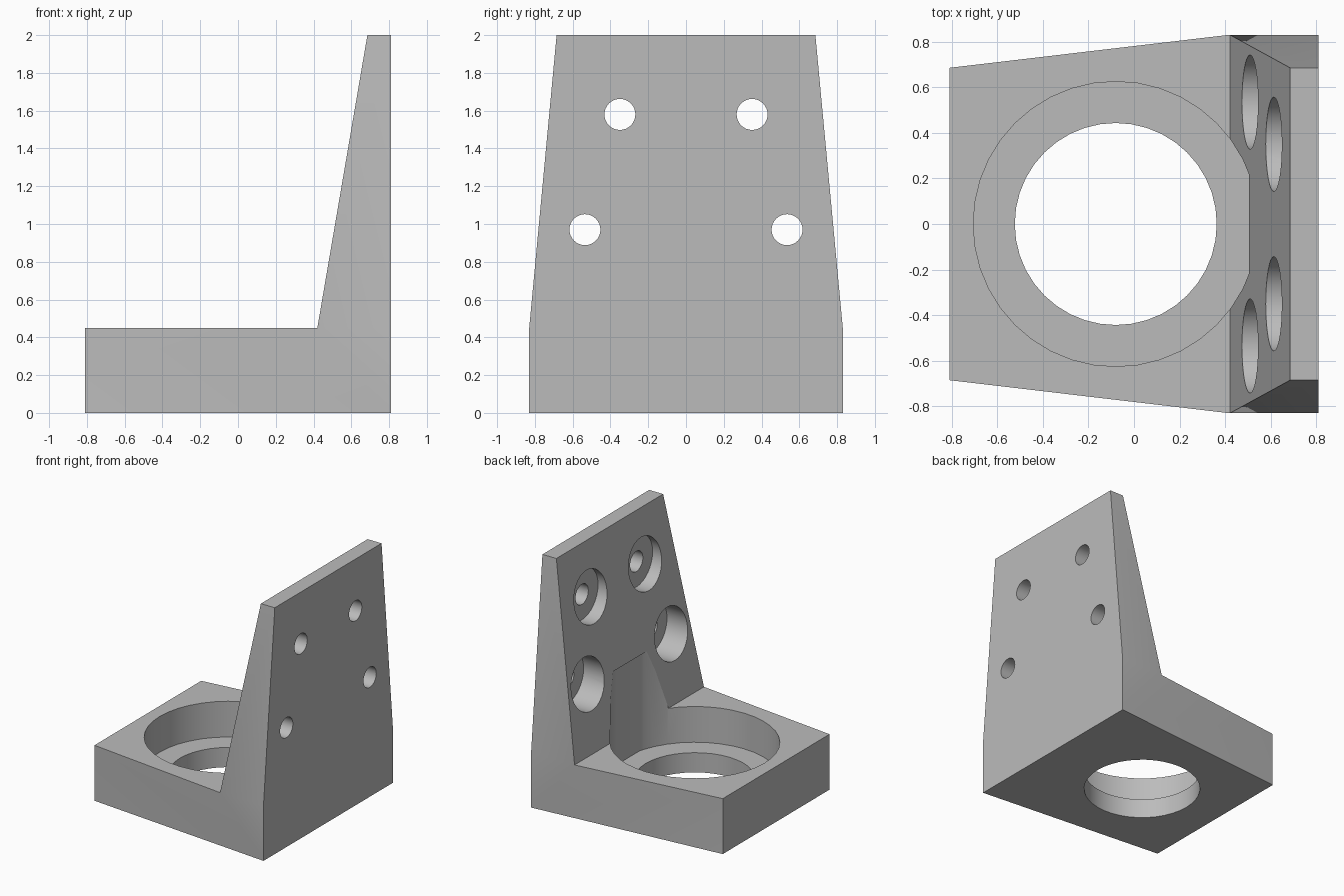
import bpy, bmesh, math
from mathutils import Matrix, Vector

cube = bpy.data.objects.get("Cube")
if cube:
    bpy.data.objects.remove(cube, do_unlink=True)

grey = bpy.data.materials.new("plain grey")
grey.use_nodes = True
colour = (0.5, 0.5, 0.5, 1)
grey.diffuse_color = colour
grey.node_tree.nodes["Principled BSDF"].inputs["Base Color"].default_value = colour


def make_object(name, bm):
    bmesh.ops.recalc_face_normals(bm, faces=bm.faces)
    mesh = bpy.data.meshes.new(name)
    bm.to_mesh(mesh)
    bm.free()
    mesh.materials.append(grey)
    obj = bpy.data.objects.new(name, mesh)
    bpy.context.collection.objects.link(obj)
    return obj


def cylinder(name, start, end, radius, sides, x_limit=None):
    """Cylinder between two points, optionally flattened beyond x_limit."""
    a, b = Vector(start), Vector(end)
    axis = b - a
    bm = bmesh.new()
    place = Matrix.Translation((a + b) / 2) @ axis.to_track_quat("Z", "Y").to_matrix().to_4x4()
    bmesh.ops.create_cone(bm, cap_ends=True, segments=sides, radius1=radius,
                          radius2=radius, depth=axis.length, matrix=place)
    if x_limit is not None:
        cut = bmesh.ops.bisect_plane(bm, geom=bm.verts[:] + bm.edges[:] + bm.faces[:],
                                     plane_co=(x_limit, 0, 0), plane_no=(1, 0, 0),
                                     clear_outer=True)
        edges = [e for e in cut["geom_cut"] if isinstance(e, bmesh.types.BMEdge)]
        bmesh.ops.holes_fill(bm, edges=[e for e in bm.edges if e.is_boundary] or edges)
    obj = make_object(name, bm)
    obj.hide_render = True
    return obj


# Angle bracket: side profile (x, half width, z), mirrored across y
profile = [(-0.81, 0.685, 0), (-0.81, 0.685, 0.45), (0.42, 0.83, 0.45),
           (0.685, 0.685, 2), (0.81, 0.685, 2), (0.81, 0.83, 0.45), (0.81, 0.83, 0)]
bm = bmesh.new()
left = [bm.verts.new((x, y, z)) for x, y, z in profile]
right = [bm.verts.new((x, -y, z)) for x, y, z in profile]
for i in range(len(profile)):
    j = (i + 1) % len(profile)
    bm.faces.new((left[i], left[j], right[j], right[i]))
for side in (left, right):
    for corners in ((0, 6, 1), (1, 6, 2), (2, 6, 5), (2, 5, 4, 3)):
        bm.faces.new([side[c] for c in corners])
bracket = make_object("angle_bracket", bm)

# Stepped round opening in the base
cx = -0.08
cutters = [cylinder("socket_cutter", (cx, 0, 0.16), (cx, 0, 0.95), 0.625, 40, 0.525),
           cylinder("through_hole_cutter", (cx, 0, -0.2), (cx, 0, 0.3), 0.443, 40)]

# Counterbored bolt holes in the upright
for y, z in ((0.35, 1.58), (0.535, 0.97)):
    for s in (1, -1):
        cutters.append(cylinder("bolt_hole_cutter", (0.6, s * y, z), (1, s * y, z), 0.082, 32))
        cutters.append(cylinder("counterbore_cutter", (0.2, s * y, z), (0.69, s * y, z), 0.207, 32))

for c in cutters:
    mod = bracket.modifiers.new(c.name, "BOOLEAN")
    mod.operation = "DIFFERENCE"
    mod.solver = "EXACT"
    mod.object = c

# Apply the cuts, then remove the cutters
bpy.context.view_layer.update()
graph = bpy.context.evaluated_depsgraph_get()
result = bpy.data.meshes.new_from_object(bracket.evaluated_get(graph))
bracket.modifiers.clear()
bracket.data = result
for c in cutters:
    bpy.data.objects.remove(c, do_unlink=True)

# Smooth round walls, sharp corners
bpy.ops.object.select_all(action="DESELECT")
bracket.select_set(True)
bpy.context.view_layer.objects.active = bracket
bpy.ops.object.shade_smooth_by_angle(angle=math.radians(15))
